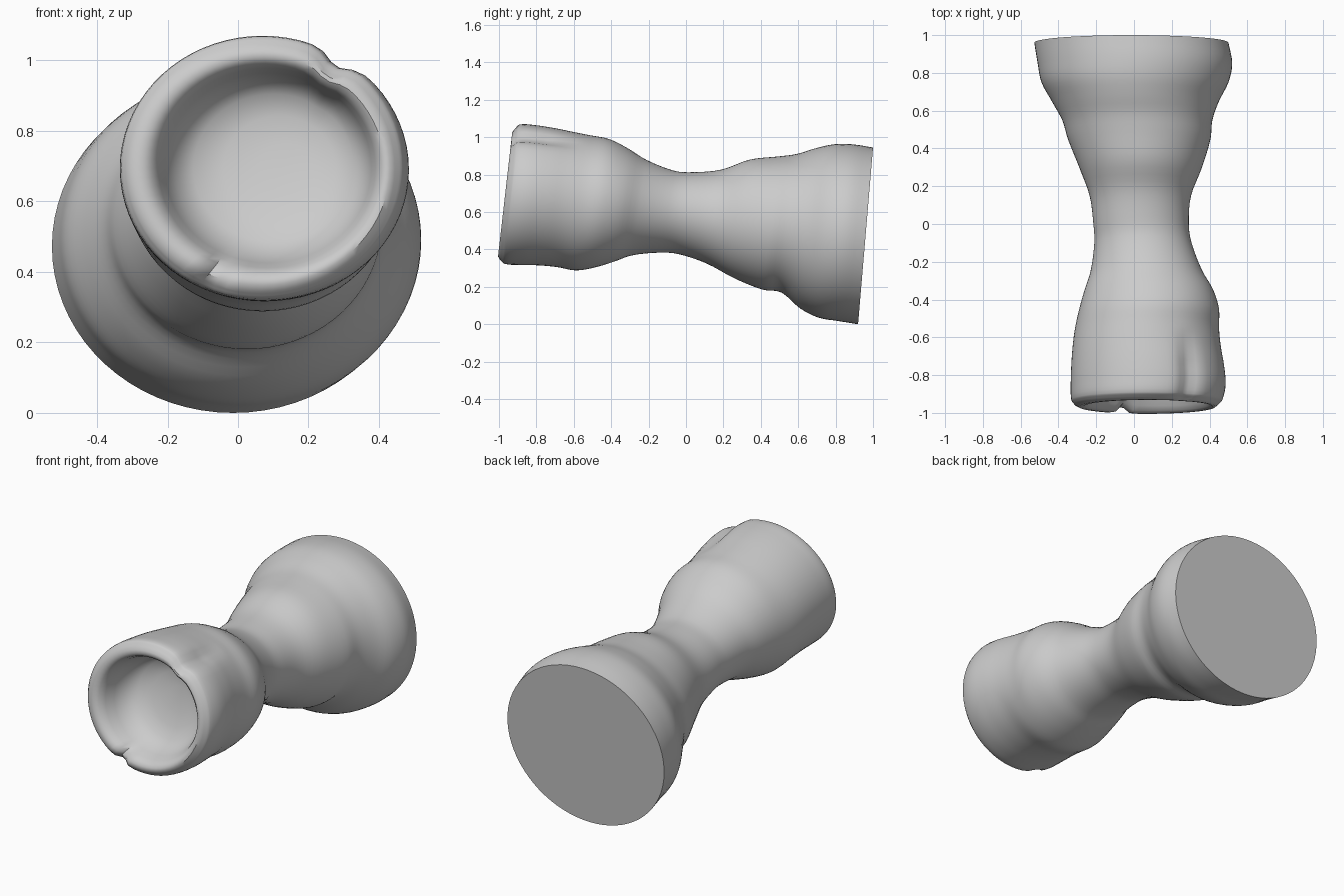
import bpy, bmesh, math

if "Cube" in bpy.data.objects:
    bpy.data.objects.remove(bpy.data.objects["Cube"])

SIDES = 72
TILT = 0.04
# stations along the body: y, left x, right x, bottom z, top z
STATIONS = [
    (-0.955, -.315, .445, .345, 1.045), (-0.93, -.332, .468, .323, 1.068),
    (-0.85, -.335, .485, .317, 1.065), (-0.75, -.332, .477, .315, 1.05),
    (-0.65, -.325, .460, .306, 1.03), (-0.55, -.312, .450, .288, 1.01),
    (-0.45, -.290, .450, .303, .99), (-0.35, -.262, .420, .333, .94),
    (-0.25, -.230, .362, .368, .878), (-0.10, -.210, .305, .383, .82),
    (0.0, -.215, .290, .375, .813), (0.15, -.235, .302, .325, .827),
    (0.30, -.290, .360, .245, .88), (0.45, -.350, .405, .185, .897),
    (0.55, -.380, .415, .170, .91), (0.65, -.435, .450, .085, .94),
    (0.75, -.490, .500, .035, .962), (0.85, -.510, .520, .018, .962),
    (0.96, -.528, .500, .0, .945)]
# hollow end: scale of the rim outline, depth behind the rim
HOLLOW = [(.95, -.012), (.90, -.012), (.85, 0), (.81, .03), (.77, .08),
          (.71, .14), (.60, .18), (.42, .20), (.2, .21)]


def smooth_stations(steps=4):
    """Cubic interpolation through the stations."""
    out = []
    n = len(STATIONS)
    for i in range(n - 1):
        p1, p2 = STATIONS[i], STATIONS[i + 1]
        p0, p3 = STATIONS[max(i - 1, 0)], STATIONS[min(i + 2, n - 1)]
        h = p2[0] - p1[0]
        for k in range(steps):
            t = k / steps
            row = [p1[0] + h * t]
            for c in range(1, 5):
                m1 = (p2[c] - p0[c]) / (p2[0] - p0[0]) * h
                m2 = (p3[c] - p1[c]) / (p3[0] - p1[0]) * h
                row.append((2*t**3 - 3*t*t + 1) * p1[c] + (t**3 - 2*t*t + t) * m1
                           + (3*t*t - 2*t**3) * p2[c] + (t**3 - t*t) * m2)
            out.append(row)
    return out + [list(STATIONS[-1])]


def bump(a, centre, width):
    d = (a - math.radians(centre) + math.pi) % (2 * math.pi) - math.pi
    return math.exp(-(d / math.radians(width)) ** 2)


def ring(bm, row, scale=1.0, depth=0.0):
    y, l, r, b, t = row
    cx, cz, rx, rz = (l + r) / 2, (b + t) / 2, (r - l) / 2, (t - b) / 2
    verts = []
    for i in range(SIDES):
        a = 2 * math.pi * i / SIDES
        c, s = math.cos(a), math.sin(a)
        # groove in the upper right of the cup
        fade = max(0, min(1, (-0.58 - y) / 0.2))
        k = scale - 0.08 * fade * bump(a, 57, 7) * scale ** 4
        # the hollow is deepest at the upper left
        d = depth * (1 + 0.3 * (s - c) * 0.7 * scale) if depth > 0 else depth
        # nick in the lower left of the rim
        if y < -0.9:
            d += 0.045 * bump(a, 247, 5) * max(0, 1 - abs(depth) / 0.1)
        shift = (1 - scale) * 0.09
        verts.append(bm.verts.new((cx + shift + rx * k * c,
                                   y + TILT * s * scale + d,
                                   cz + rz * k * s)))
    return verts


def bridge(bm, a, b):
    for i in range(SIDES):
        j = (i + 1) % SIDES
        bm.faces.new((a[i], a[j], b[j], b[i]))


bm = bmesh.new()
rows = smooth_stations()

# outer wall from the hollow end to the base
outer = [ring(bm, row) for row in rows]
for a, b in zip(outer, outer[1:]):
    bridge(bm, a, b)

# flat base
bm.faces.new(outer[-1])

# lip and hollow
last = outer[0]
for scale, depth in HOLLOW:
    nxt = ring(bm, rows[0], scale, depth)
    bridge(bm, last, nxt)
    last = nxt
bm.faces.new(last)

bmesh.ops.recalc_face_normals(bm, faces=bm.faces[:])
mesh = bpy.data.meshes.new("waisted_body")
bm.to_mesh(mesh)
bm.free()
body = bpy.data.objects.new("waisted_body", mesh)
bpy.context.collection.objects.link(body)
bpy.context.view_layer.objects.active = body
body.select_set(True)
bpy.ops.object.shade_smooth_by_angle(angle=math.radians(40))
